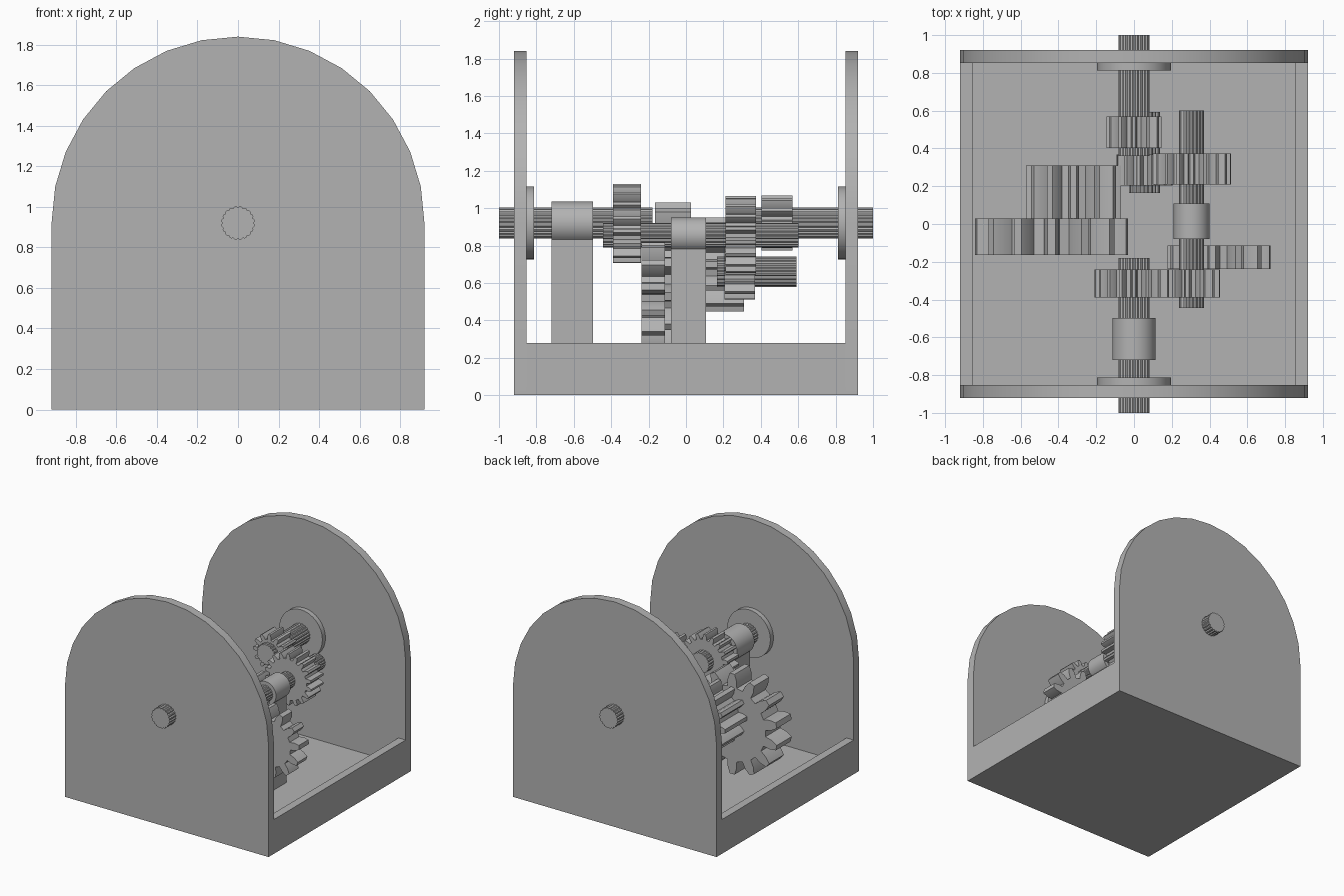
import bpy, bmesh, math
from math import sin, cos, pi, radians

if "Cube" in bpy.data.objects:
    bpy.data.objects.remove(bpy.data.objects["Cube"])

grey = bpy.data.materials.new("plain grey")
grey.diffuse_color = (0.45, 0.45, 0.45, 1)
grey.use_nodes = True
grey.node_tree.nodes["Principled BSDF"].inputs["Base Color"].default_value = grey.diffuse_color

AXIS = 0.92                                   # height of the main shaft
MAIN, LAY, IDLE = (0, AXIS), (0.305, 0.855), (0.055, 0.66)


def finish(name, bm):
    bmesh.ops.recalc_face_normals(bm, faces=bm.faces[:])
    me = bpy.data.meshes.new(name)
    bm.to_mesh(me)
    bm.free()
    ob = bpy.data.objects.new(name, me)
    bpy.context.collection.objects.link(ob)
    me.materials.append(grey)
    bpy.ops.object.select_all(action='DESELECT')
    ob.select_set(True)
    bpy.context.view_layer.objects.active = ob
    bpy.ops.object.shade_smooth_by_angle(angle=radians(25))
    return ob


def prism(name, pts, y0, y1):
    """Extrude an (x, z) outline from y0 to y1."""
    bm = bmesh.new()
    face = bm.faces.new([bm.verts.new((x, y0, z)) for x, z in pts])
    ext = bmesh.ops.extrude_face_region(bm, geom=[face])
    verts = [g for g in ext['geom'] if isinstance(g, bmesh.types.BMVert)]
    bmesh.ops.translate(bm, verts=verts, vec=(0, y1 - y0, 0))
    return finish(name, bm)


def arc(c, r, a0, a1, n):
    return [(c[0] + r * cos(a0 + (a1 - a0) * i / n), c[1] + r * sin(a0 + (a1 - a0) * i / n))
            for i in range(n + 1)]


def gear(name, c, r, teeth, y0, y1, phase=0.0):
    m = 2 * r / (teeth + 2)
    step = 2 * pi / teeth
    # one tooth: root, pitch, tip, tip, pitch, root
    tooth = [(-.31, r - 2.1 * m), (-.25, r - m), (-.12, r), (.12, r), (.25, r - m), (.31, r - 2.1 * m)]
    pts = []
    for i in range(teeth):
        for f, rad in tooth:
            a = (i + f + phase) * step + pi / 2
            pts.append((c[0] + rad * cos(a), c[1] + rad * sin(a)))
    return prism(name, pts, y0, y1)


def shaft(name, c, r, y0, y1, ribs=20):
    pts = []
    for i in range(ribs * 3):
        a = 2 * pi * i / (ribs * 3)
        rad = r * (0.92 if i % 3 == 0 else 1.0)
        pts.append((c[0] + rad * cos(a), c[1] + rad * sin(a)))
    return prism(name, pts, y0, y1)


def bearing(name, c, r, half, y0, y1):
    """Round bearing standing on a narrower leg."""
    a = math.asin(half / r)
    pts = arc(c, r, -pi / 2 + a, 1.5 * pi - a, 36)
    prism(name, pts + [(c[0] - half, 0.06), (c[0] + half, 0.06)], y0, y1)


# housing: arched end plates, with a flange on each inner face
arch = arc(MAIN, 0.92, 0, pi, 16)
outline = [(-0.92, 0), (0.92, 0)] + arch
for side, s in (("front", -1), ("back", 1)):
    prism(side + "_plate", outline, s * 0.92, s * 0.852)
    prism(side + "_flange", arc(MAIN, 0.195, 0, 2 * pi, 32)[:-1], s * 0.852, s * 0.812)

# housing: shallow tray between the plates
prism("tray", [(-0.92, 0), (0.92, 0), (0.92, 0.28), (0.855, 0.28), (0.855, 0.07),
               (-0.855, 0.07), (-0.855, 0.28), (-0.92, 0.28)], -0.852, 0.852)

# bearing stands
bearing("input_bearing", MAIN, 0.115, 0.075, -0.72, -0.497)
bearing("layshaft_bearing", LAY, 0.095, 0.06, -0.08, 0.108)

# ribbed shafts
shaft("input_shaft", MAIN, 0.083, -1.0, -0.18)
shaft("output_shaft", MAIN, 0.083, 0.36, 1.0)
shaft("layshaft", LAY, 0.066, -0.445, 0.602, 18)
shaft("idler_shaft", IDLE, 0.083, 0.165, 0.592)

# small gears on the shafts
gear("input_gear", MAIN, 0.21, 18, -0.39, -0.24)
gear("layshaft_front_gear", LAY, 0.15, 12, -0.39, -0.24, 0.3)
gear("layshaft_back_gear", LAY, 0.21, 18, 0.21, 0.373)
gear("idler_gear", IDLE, 0.15, 12, 0.205, 0.368, 0.4)
gear("output_gear", MAIN, 0.147, 12, 0.403, 0.57)

# large gears beside the shafts
gear("right_large_gear", (0.45, 0.545), 0.272, 12, -0.238, -0.113, 0.25)
gear("left_wide_gear", (-0.32, 0.70), 0.252, 12, 0.028, 0.31)
gear("left_large_gear", (-0.437, 0.62), 0.41, 14, -0.165, 0.028)
